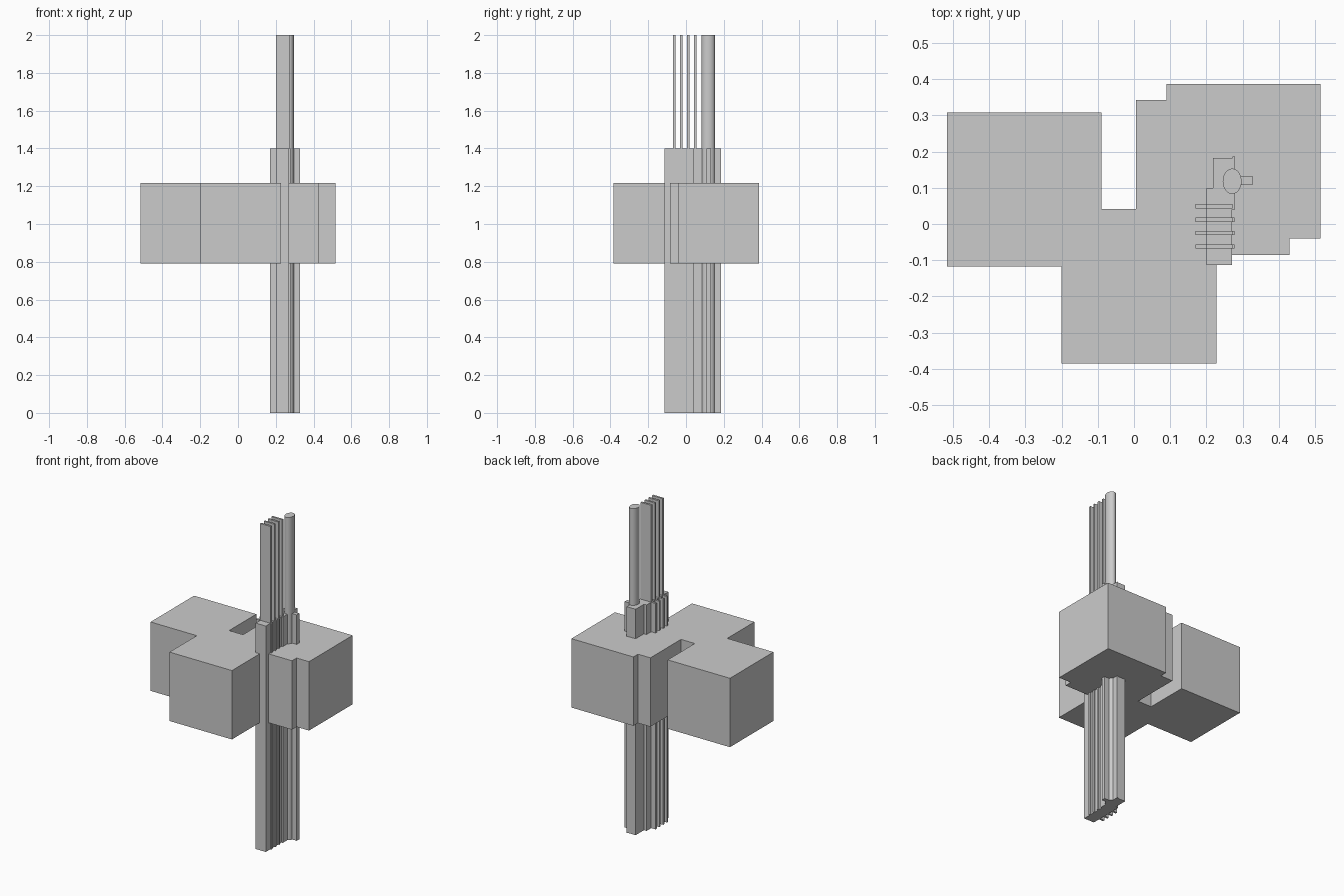
import bpy, bmesh, math

cube = bpy.data.objects.get("Cube")
if cube:
    bpy.data.objects.remove(cube, do_unlink=True)

grey = bpy.data.materials.new("plain_grey")
grey.use_nodes = True
colour = (0.6, 0.6, 0.6, 1)
grey.diffuse_color = colour
grey.node_tree.nodes["Principled BSDF"].inputs["Base Color"].default_value = colour


def extrude(name, outline, z0, z1):
    """Prism from a counter-clockwise plan outline."""
    bm = bmesh.new()
    base = bm.faces.new([bm.verts.new((x, y, z0)) for x, y in outline])
    top = bmesh.ops.extrude_face_region(bm, geom=[base], use_keep_orig=True)
    verts = [v for v in top["geom"] if isinstance(v, bmesh.types.BMVert)]
    bmesh.ops.translate(bm, verts=verts, vec=(0, 0, z1 - z0))
    bmesh.ops.recalc_face_normals(bm, faces=bm.faces)
    mesh = bpy.data.meshes.new(name)
    bm.to_mesh(mesh)
    bm.free()
    mesh.materials.append(grey)
    obj = bpy.data.objects.new(name, mesh)
    bpy.context.collection.objects.link(obj)
    return obj


def rect(x0, x1, y0, y1):
    return [(x0, y0), (x1, y0), (x1, y1), (x0, y1)]


LEVEL, TOP, MID = (0.79, 1.217), 2.0, 1.4

# Wide stepped block made of joined square volumes
extrude("stepped_block", [
    (-0.517, -0.118), (-0.2, -0.118), (-0.2, -0.385), (0.228, -0.385),
    (0.228, -0.085), (0.43, -0.085), (0.43, -0.04), (0.515, -0.04),
    (0.515, 0.387), (0.09, 0.387), (0.09, 0.342), (0.005, 0.342),
    (0.005, 0.042), (-0.09, 0.042), (-0.09, 0.308), (-0.517, 0.308)], *LEVEL)

# Ribbed column: ribs stand out on both sides of the core
ribs = [(-0.068 + 0.037 * i, -0.056 + 0.037 * i) for i in range(4)]
outline = [(0.2, -0.113), (0.27, -0.113)]
for y0, y1 in ribs[:3]:
    outline += [(0.27, y0), (0.277, y0), (0.277, y1), (0.27, y1)]
outline += [(0.27, 0.04), (0.279, 0.04), (0.279, 0.186), (0.272, 0.186),
            (0.272, 0.182), (0.218, 0.182), (0.218, 0.1), (0.2, 0.1)]
for y0, y1 in reversed(ribs):
    outline += [(0.2, y1), (0.17, y1), (0.17, y0), (0.2, y0)]
extrude("ribbed_column", outline, 0, MID)

# Tall thin fins above the column
for i, (y0, y1) in enumerate(ribs):
    extrude(f"tall_fin_{i + 1}", rect(0.2, 0.272, y0, y1), MID, TOP)

# Side rib beside the round mast
extrude("side_rib", rect(0.275, 0.327, 0.108, 0.133), 0, MID)

# Oval mast through the full height
steps = 32
oval = [(0.271 + 0.026 * math.cos(2 * math.pi * i / steps),
         0.118 + 0.035 * math.sin(2 * math.pi * i / steps)) for i in range(steps)]
mast = extrude("oval_mast", oval, 0, TOP)
bpy.ops.object.select_all(action="DESELECT")
mast.select_set(True)
bpy.context.view_layer.objects.active = mast
bpy.ops.object.shade_smooth_by_angle(angle=math.radians(35))
